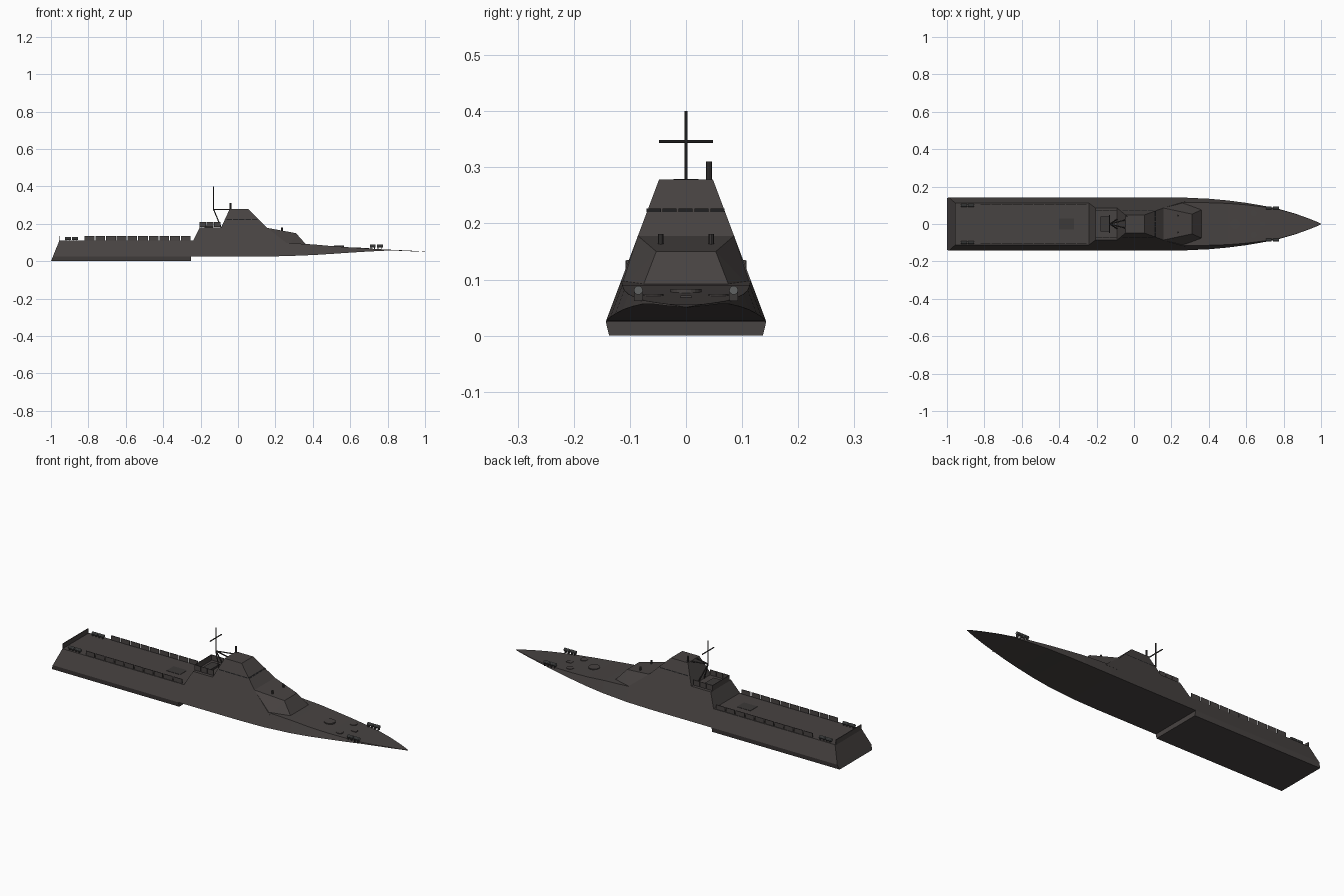
import bpy, bmesh, math
from mathutils import Vector

if "Cube" in bpy.data.objects:
    bpy.data.objects.remove(bpy.data.objects["Cube"])


def material(name, rgb):
    m = bpy.data.materials.new(name)
    m.diffuse_color = (*rgb, 1)
    m.use_nodes = True
    m.node_tree.nodes["Principled BSDF"].inputs["Base Color"].default_value = m.diffuse_color
    return m


GREY = material("warm dark grey", (0.064, 0.056, 0.054))
TRIM = material("charcoal trim", (0.045, 0.041, 0.040))
BLACK = material("window black", (0.012, 0.012, 0.013))
STEEL = material("canister grey", (0.12, 0.125, 0.125))


def mesh(name, verts, faces, mat):
    me = bpy.data.meshes.new(name)
    bm = bmesh.new()
    vs = [bm.verts.new(v) for v in verts]
    for f in faces:
        bm.faces.new([vs[i] for i in f])
    bmesh.ops.recalc_face_normals(bm, faces=bm.faces)
    bm.to_mesh(me)
    bm.free()
    me.materials.append(mat)
    ob = bpy.data.objects.new(name, me)
    bpy.context.collection.objects.link(ob)
    return ob


def loft(name, rings, mat):
    n = len(rings[0])
    faces = [tuple(range(n)), tuple((len(rings) - 1) * n + i for i in range(n))]
    for r in range(len(rings) - 1):
        for i in range(n):
            j = (i + 1) % n
            faces.append((r * n + i, r * n + j, r * n + n + j, r * n + n + i))
    return mesh(name, [v for r in rings for v in r], faces, mat)


def box(name, x0, x1, y0, y1, z0, z1, mat):
    ring = lambda x: [(x, y0, z0), (x, y1, z0), (x, y1, z1), (x, y0, z1)]
    return loft(name, [ring(x0), ring(x1)], mat)


def rod(name, a, b, r, mat, sides=8):
    a, b = Vector(a), Vector(b)
    q = (b - a).to_track_quat('Z', 'Y')
    circle = [q @ Vector((r * math.cos(t), r * math.sin(t), 0))
              for t in (2 * math.pi * i / sides for i in range(sides))]
    return loft(name, [[a + c for c in circle], [b + c for c in circle]], mat)


def side(z):
    """half width of the inward-leaning side at height z"""
    return 0.143 - 0.375 * (z - 0.025)


# Hull: knuckle x, deck x, knuckle half width, knuckle z, deck z
stations = [(-0.99, -0.955, .143, .025, .11), (-.24, -.24, .143, .025, .11),
            (.1, .1, .143, .025, .105), (.25, .25, .142, .027, .098),
            (.4, .4, .135, .033, .09), (.5, .5, .126, .039, .081),
            (.6, .6, .113, .046, .074), (.7, .7, .096, .052, .068),
            (.78, .78, .079, .056, .063), (.86, .86, .056, .056, .0595),
            (.93, .93, .031, .053, .056), (.98, .98, .011, .051, .0525),
            (1, 1, .002, .0495, .051)]
rings = []
for xk, xd, w, k, d in stations:
    t = max(w - 0.375 * (d - k), w * 0.5)
    rings.append([(xk, -w, k), (xk, w, k), (xd, t, d), (xd, -t, d)])
loft("hull", rings, GREY)

# Lower aft hull block
loft("lower_hull", [[(x, -.137, 0), (x, .137, 0), (x2, .143, .025), (x2, -.143, .025)]
                    for x, x2 in ((-1, -.99), (-.25, -.25))], GREY)

# Superstructure: profile whose sides follow the hull slope
profile = [(-.24, .08), (-.24, .11), (-.205, .18), (-.09, .18), (-.045, .278),
           (.055, .278), (.157, .178), (.275, .085)]
loft("superstructure", [[(x, s * side(z), z) for x, z in profile] for s in (-1, 1)], GREY)

# Faceted front of the superstructure
half = [(.157, .0857, .178), (.31, .053, .15), (.372, .08, .08), (.275, .12, .08)]
mesh("superstructure_front", [(x, s * y, z) for s in (-1, 1) for x, y, z in half],
     [(0, 1, 5, 4), (1, 2, 6, 5), (2, 3, 7, 6), (3, 0, 4, 7),
      (0, 1, 3), (1, 2, 3), (4, 5, 7), (5, 6, 7)], GREY)

# Window bands on the tower
for i in range(5):
    y = -.07 + i * .0285
    mesh("front_window", [(.1105, y, .2265), (.1105, y + .025, .2265),
                          (.1165, y + .025, .2205), (.1165, y, .2205)], [(0, 1, 2, 3)], BLACK)
    for s in (-1, 1):
        x = -.062 + i * .034
        mesh("side_window", [(x + a, s * (side(z) + .001), z) for a, z in
                             ((0, .2195), (.03, .2195), (.03, .2245), (0, .2245))],
             [(0, 1, 2, 3)], BLACK)

# Platform behind the tower with its rail panels
for s in (-1, 1):
    for i in range(3):
        x = -.207 + i * .039
        box("platform_rail", x, x + .036, s * .07 - .0015, s * .07 + .0015, .182, .21, GREY)
box("platform_aft_rail", -.207, -.204, -.068, .068, .18, .21, GREY)
box("platform_locker", -.18, -.135, -.04, .04, .18, .19, TRIM)

# Mast with braces, yard and tower post
rod("mast_pole", (-.13, 0, .272), (-.13, 0, .4), .003, TRIM)
rod("mast_yard", (-.13, -.048, .346), (-.13, .048, .346), .003, TRIM)
for s in (-1, 1):
    rod("mast_brace", (-.13, 0, .276), (-.09, s * .025, .18), .003, TRIM)
    rod("mast_stay", (-.13, 0, .276), (-.044, s * .022, .276), .003, TRIM)
rod("tower_post", (-.04, .041, .27), (-.04, .041, .31), .005, TRIM)

for s in (-1, 1):
    # Small sensors on the sloping roof
    rod("roof_sensor", (.235, s * .045, .155), (.235, s * .045, .181), .005, TRIM)
    # Flight deck safety panels
    for i in range(10):
        x = -.82 + i * .0572
        box("deck_panel", x, x + .052, s * .1065 - .0015, s * .1065 + .0015, .109, .134, GREY)
    # Canister pairs on cradles, stern and bow
    for x0, y, z, n in ((-.925, .098, .122, "stern"), (.705, .085, .081, "bow")):
        for i in range(2):
            x = x0 + i * .038
            rod(n + "_canister", (x, s * y, z), (x + .031, s * y, z), .008, STEEL, 10)
            for a in (.006, .025):
                box(n + "_cradle", x + a - .002, x + a + .002, s * y - .008, s * y + .008,
                    z - .019, z - .003, TRIM)
    # Foredeck side hatches
    rod("foredeck_hatch", (.64, s * .058, .066), (.64, s * .058, .0745), .018, GREY, 16)
    # Hull side door plates
    mesh("hull_door", [(x, s * (side(z) + .001), z) for x, z in
                       ((-.19, .055), (-.13, .055), (-.13, .105), (-.19, .105))],
         [(0, 1, 2, 3)], GREY)

# Stern screen, flight deck hatch, foredeck hatches
box("stern_screen", -.958, -.954, -.106, .106, .108, .135, GREY)
box("flight_deck_hatch", -.4, -.32, -.03, .03, .109, .1115, TRIM)
rod("foredeck_round_hatch", (.54, 0, .07), (.54, 0, .083), .028, GREY, 20)
box("foredeck_square_hatch", .67, .7, -.01, .01, .06, .0715, GREY)
